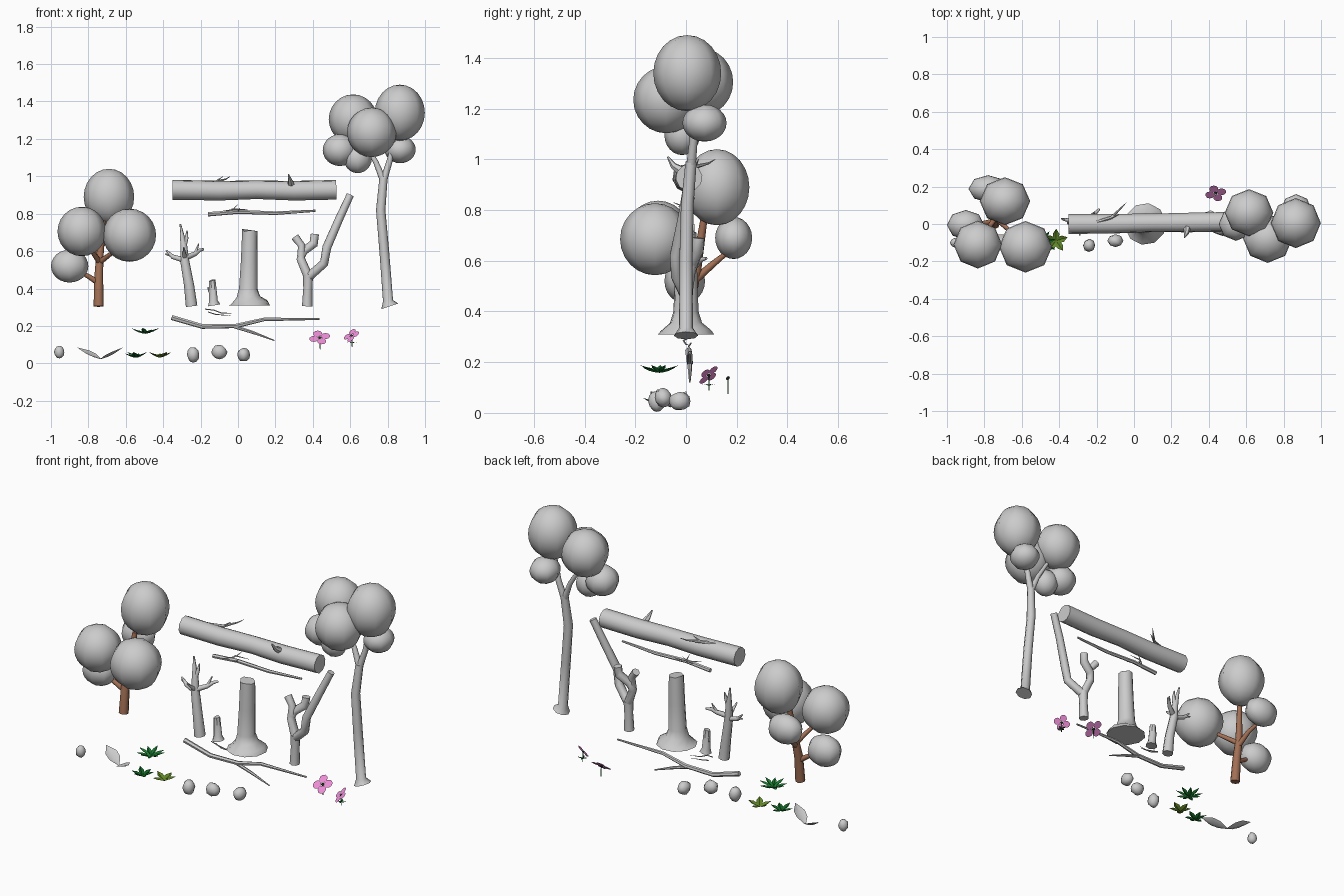
import bpy, bmesh, math, random
from mathutils import Vector, Matrix
random.seed(3)


def material(name, col):
    m = bpy.data.materials.new(name)
    m.diffuse_color = (*col, 1)
    return m


BROWN = material("bark_brown", (0.36, 0.16, 0.09))
PINK = material("petal_pink", (0.85, 0.27, 0.68))
GREEN = material("leaf_green", (0.01, 0.2, 0.03))
DARK = material("leaf_dark", (0.005, 0.12, 0.015))
OLIVE = material("leaf_olive", (0.12, 0.24, 0.02))
BLACK = material("flower_center", (0.03, 0.04, 0.03))


def finish(name, bm, mat=None, smooth=True):
    me = bpy.data.meshes.new(name)
    bm.to_mesh(me)
    bm.free()
    ob = bpy.data.objects.new(name, me)
    bpy.context.collection.objects.link(ob)
    if mat:
        me.materials.append(mat)
    if smooth:
        bpy.ops.object.select_all(action='DESELECT')
        ob.select_set(True)
        bpy.context.view_layer.objects.active = ob
        bpy.ops.object.shade_smooth_by_angle(angle=math.radians(50))
    return ob


def tube(bm, pts, n=8, jag=0.0):
    """Tapered limb through points (x, y, z, radius)."""
    P = [Vector(p[:3]) for p in pts]
    u = None
    rings = []
    for i, p in enumerate(P):
        t = (P[min(i + 1, len(P) - 1)] - P[max(i - 1, 0)]).normalized()
        if u is None:
            u = t.orthogonal()
        u = (u - t * u.dot(t)).normalized()
        v = t.cross(u)
        ring = []
        for k in range(n):
            a = 2 * math.pi * k / n
            off = t * random.uniform(-jag, jag) if i == len(P) - 1 else Vector()
            ring.append(bm.verts.new(p + (u * math.cos(a) + v * math.sin(a)) * pts[i][3] + off))
        rings.append(ring)
    for a, b in zip(rings, rings[1:]):
        for k in range(n):
            bm.faces.new((a[k], a[(k + 1) % n], b[(k + 1) % n], b[k]))
    bm.faces.new(rings[0][::-1])
    bm.faces.new(rings[-1])


def limbs(name, paths, n=8, mat=None, jag=0.0):
    bm = bmesh.new()
    for p in paths:
        tube(bm, p, n, jag)
    return finish(name, bm, mat)


def blob(name, c, r, seg=8, rings=12, noise=0.0):
    bm = bmesh.new()
    bmesh.ops.create_uvsphere(bm, u_segments=seg, v_segments=rings, radius=1)
    for v in bm.verts:
        k = 1 + random.uniform(-noise, noise)
        v.co = Vector(v.co[i] * r[i] * k + c[i] for i in range(3))
    ob = finish(name, bm, None, False)
    ob.data.shade_smooth()


# Brown-trunked tree
limbs("left_tree_trunk", [
    [(-.745, 0, .305, .027), (-.745, .015, .45, .024), (-.74, .04, .56, .02), (-.72, .07, .76, .014)],
    [(-.745, .015, .43, .016), (-.80, .005, .465, .013), (-.88, 0, .51, .009)],
    [(-.74, .03, .52, .017), (-.755, .11, .59, .013), (-.78, .16, .63, .009)],
    [(-.74, .035, .54, .016), (-.62, -.08, .63, .008)],
    [(-.74, .035, .54, .016), (-.81, -.07, .64, .008)]], mat=BROWN)
for c, r in [((-.69, .122, .89), (.135, .128, .15)), ((-.835, -.11, .705), (.13, .128, .132)),
             ((-.58, -.122, .685), (.142, .138, .142)), ((-.9, -.005, .52), (.1, .08, .088)),
             ((-.78, .188, .69), (.105, .073, .083))]:
    blob("left_tree_foliage", c, r)

# Tall tree
limbs("right_tree_trunk", [
    [(.812, 0, .305, .048), (.802, 0, .335, .027), (.782, 0, .6, .026), (.763, .005, .82, .025), (.778, .02, .99, .022)],
    [(.778, .02, .975, .019), (.735, .03, 1.08, .014), (.66, .03, 1.2, .01)],
    [(.778, .02, .975, .019), (.81, .03, 1.08, .016), (.84, .02, 1.22, .01)]])
for c, r in [((.865, .005, 1.34), (.134, .134, .15)), ((.615, .06, 1.305), (.13, .126, .133)),
             ((.715, -.078, 1.235), (.132, .13, .132)), ((.867, .073, 1.143), (.083, .087, .073)),
             ((.545, .0, 1.14), (.092, .09, .085)), ((.64, -.015, 1.095), (.075, .07, .078))]:
    blob("right_tree_foliage", c, r)

# Fallen log with broken twigs
limbs("fallen_log", [[(-.35, 0, .928, .054), (-.1, .002, .923, .053), (.1, .006, .928, .05),
                      (.3, .008, .923, .053), (.525, .012, .928, .053)]], n=10)
limbs("log_twigs", [
    [(.285, -.01, .95, .022), (.28, -.05, .975, .013), (.27, -.072, 1.01, .004)],
    [(-.2, .01, .97, .009), (-.12, .035, .97, .009), (-.065, .09, .985, .004), (-.04, .115, 1.0, .001)],
    [(-.12, .035, .97, .007), (-.08, .05, 1.0, .001)]], n=6)

# Thin stick under the log
limbs("stick", [[(-.16, 0, .797, .012), (.0, 0, .81, .011), (.2, 0, .803, .01), (.415, 0, .816, .006)],
                [(-.06, 0, .805, .005), (-.03, .02, .825, .004), (.05, .03, .822, .001)],
                [(-.03, .02, .82, .004), (.0, .035, .85, .001)],
                [(-.03, .01, .82, .004), (-.08, -.03, .815, .001)],
                [(0, 0, .81, .004), (.01, -.05, .83, .001)]], n=6)

# Dead tree
limbs("dead_tree", [
    [(-.248, 0, .305, .031), (-.262, 0, .42, .027), (-.285, .01, .55, .024), (-.29, .015, .63, .018), (-.308, .03, .745, .004)],
    [(-.29, .015, .62, .014), (-.275, .02, .67, .01), (-.272, .03, .71, .003)],
    [(-.28, .01, .565, .016), (-.23, .04, .585, .013), (-.205, .06, .605, .01), (-.185, .08, .61, .006)],
    [(-.23, .04, .585, .01), (-.21, .06, .64, .003)],
    [(-.28, .01, .55, .016), (-.35, .02, .57, .012), (-.385, .025, .605, .004)],
    [(-.34, .02, .57, .01), (-.39, .03, .585, .003)],
    [(-.285, .01, .56, .014), (-.29, -.06, .62, .004)]])

# Stumps
limbs("broken_stump", [[(.06, 0, .31, .112), (.06, 0, .325, .1), (.055, 0, .355, .064), (.055, 0, .40, .05),
                        (.06, 0, .55, .045), (.063, 0, .712, .041)]], n=10, jag=.008)
limbs("small_stump", [[(-.128, 0, .31, .034), (-.132, 0, .335, .024), (-.138, 0, .445, .018)],
                      [(-.135, 0, .37, .009), (-.155, .005, .385, .006), (-.16, .005, .405, .003)]], n=7, jag=.008)

# Forked trunk
limbs("forked_trunk", [
    [(.37, 0, .305, .028), (.373, 0, .40, .024), (.375, 0, .475, .027)],
    [(.375, 0, .465, .025), (.335, .015, .56, .023), (.35, .03, .6, .023), (.405, .045, .64, .024), (.41, .05, .69, .023)],
    [(.338, .015, .57, .022), (.34, .02, .63, .02), (.305, .03, .675, .022)],
    [(.375, 0, .46, .024), (.46, -.035, .535, .024), (.475, -.04, .62, .024), (.54, -.01, .77, .022), (.6, .01, .9, .02)]])

# Ground branch and curled twigs
limbs("ground_branch", [
    [(-.355, .01, .245, .014), (-.19, .015, .197, .013), (-.01, .015, .2, .012), (.14, .015, .235, .01), (.435, .015, .237, .005)],
    [(-.02, .015, .197, .01), (.08, .015, .165, .008), (.195, .015, .122, .003)]], n=6)
limbs("curled_twigs", [
    [(-.175, 0, .29, .003), (-.13, -.01, .285, .003), (-.09, 0, .27, .003), (-.035, .01, .268, .001)],
    [(-.16, .02, .275, .003), (-.12, .01, .262, .003), (-.04, .015, .255, .001)]], n=5)

# Rocks
for c, r in [((-.955, -.1, .06), (.028, .028, .034)), ((-.24, -.115, .046), (.033, .035, .042)),
             ((-.1, -.09, .06), (.042, .035, .038)), ((.03, -.025, .046), (.034, .042, .037))]:
    blob("rock", c, r, 8, 6, .07)


def leaf(bm, base, tip, side, lift=0.0):
    """Folded pointed leaf: crease along the middle, edges raised."""
    base, tip, side = Vector(base), Vector(tip), Vector(side)
    up = Vector((0, 0, lift))
    rows = []
    for t, w in ((0, .12), (.3, .85), (.6, .9), (1, 0.02)):
        m = base.lerp(tip, t) - up * math.sin(t * math.pi) * .6
        rows.append([bm.verts.new(m + side * w * s + up * w * abs(s)) for s in (-1, 0, 1)])
    for a, b in zip(rows, rows[1:]):
        for k in (0, 1):
            bm.faces.new((a[k], a[k + 1], b[k + 1], b[k]))


# Grey leaf pair
bm = bmesh.new()
leaf(bm, (-.735, -.06, .022), (-.86, .0, .085), (.016, .034, .005), .015)
leaf(bm, (-.735, -.06, .022), (-.615, -.14, .085), (.016, .034, .005), .015)
finish("leaf_pair", bm)

# Green leafy plants
for c, r, n, mat in [((-.495, -.105, .158), .078, 9, DARK), ((-.545, -.11, .03), .062, 6, DARK),
                     ((-.417, -.09, .03), .064, 5, OLIVE)]:
    bm = bmesh.new()
    for k in range(n):
        a = 2 * math.pi * k / n + .3
        d = Vector((math.cos(a), math.sin(a), 0))
        s = Vector((-d.y, d.x, 0)) * r * (1.5 / n)
        leaf(bm, c, Vector(c) + d * r + Vector((0, 0, .03 - .008 * (k % 2))), s, .008)
    finish("leafy_plant", bm, GREEN if n == 9 else mat, False)


# Pink flowers with stems
def flower(c, normal, size, stem):
    M = Matrix.Translation(c) @ Vector(normal).to_track_quat('Z', 'Y').to_matrix().to_4x4()
    bm = bmesh.new()
    for k in range(4):
        a = math.pi / 2 * k + .35
        pos = Matrix.Translation((math.cos(a) * size * .58, math.sin(a) * size * .58, .002))
        bmesh.ops.create_circle(bm, cap_ends=True, segments=10, radius=size * .43, matrix=M @ pos)
    finish("flower_petals", bm, PINK, False)
    bm = bmesh.new()
    bmesh.ops.create_icosphere(bm, subdivisions=1, radius=size * .17, matrix=M @ Matrix.Diagonal((1, 1, .7, 1)))
    finish("flower_center", bm, BLACK, False)
    x, y, z = c
    limbs("flower_stem", [[(x, y, z, .0025), (x + .002, y, z - stem, .002)]], n=5, mat=DARK)


flower((.437, .165, .137), (0, -.66, .75), .057, .062)
flower((.608, .09, .148), (-.5, -.55, .65), .047, .06)

# Small leaves under the second flower
bm = bmesh.new()
for k in range(4):
    a = k * math.pi / 2 + .3
    d = Vector((math.cos(a), math.sin(a), .2))
    b = Vector((.61, .09, .108))
    leaf(bm, b, b + d * .028, Vector((-d.y, d.x, 0)) * .007)
finish("flower_leaves", bm, DARK, False)
